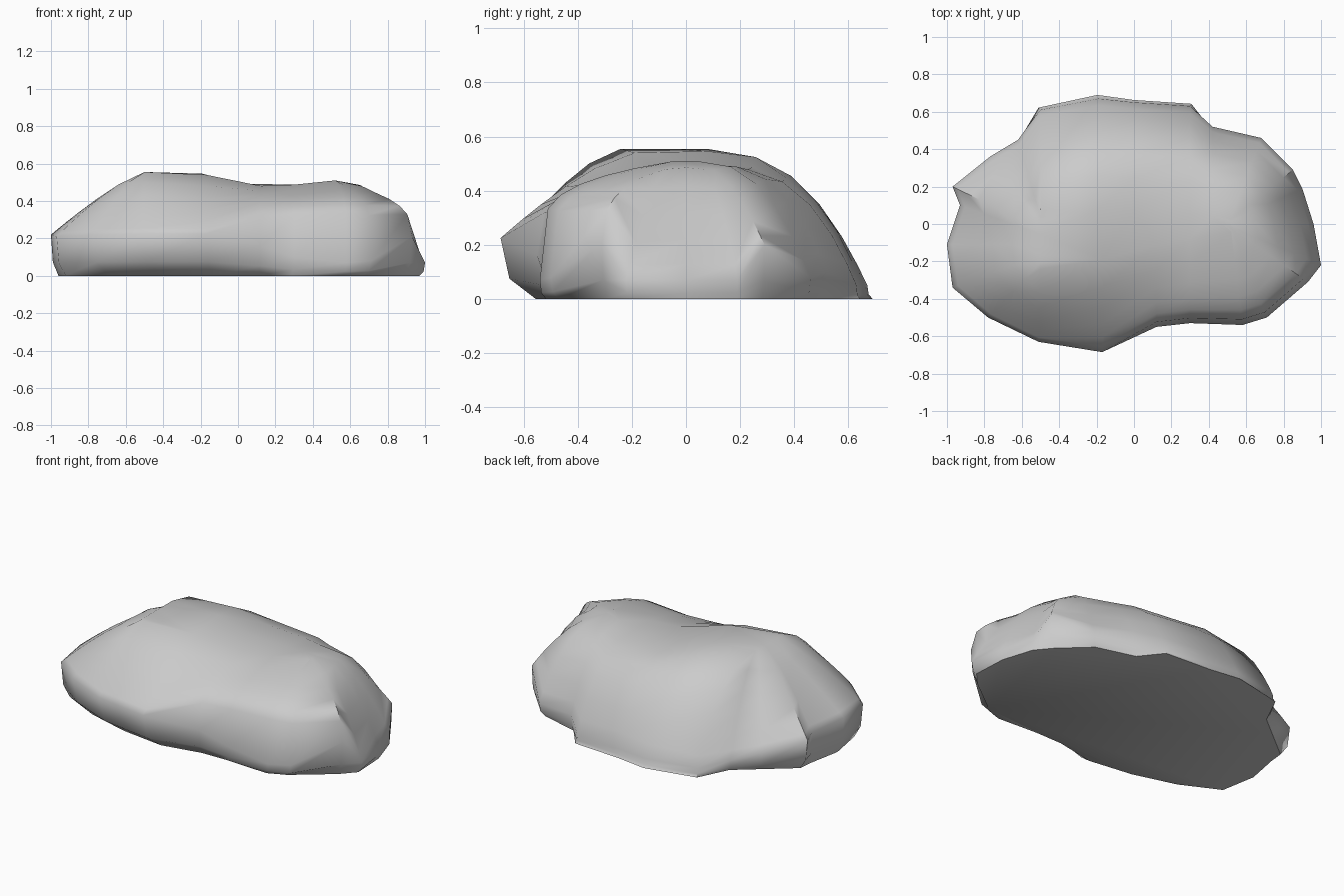
import bpy, bmesh, math

if "Cube" in bpy.data.objects:
    bpy.data.objects.remove(bpy.data.objects["Cube"], do_unlink=True)

# Widest outline: x, y, height of the widest point, foot scale, dome bulge
# (a bulge below one makes a steep wall with a shoulder)
OUTLINE = [
    (1, -.22, .07, .97, 2.2), (.96, 0, .07, 1, 2.4), (.9, .19, .07, 1, 2.2),
    (.85, .29, .2, .97, 1.9), (.68, .46, .08, .96, 2.5), (.42, .52, .1, .98, 3),
    (.3, .63, .05, 1.02, 3.2), (0, .65, .05, 1.02, 3.5), (-.19, .67, .05, 1.03, 2.6),
    (-.5, .61, .05, 1.02, 2.2), (-.62, .45, .07, .97, 1.8), (-.77, .36, .12, .94, 1.5),
    (-.97, .2, .19, .94, 1.3), (-.93, .1, .19, .99, 1.4), (-1, -.11, .22, .96, 1.25),
    (-.97, -.34, .21, .95, 1.35), (-.78, -.5, .22, .88, 1.5), (-.51, -.63, .225, .82, 1.5),
    (-.17, -.685, .225, .81, 1.4), (.12, -.55, .16, .92, .25), (.3, -.53, .1, .95, .2),
    (.58, -.54, .07, .96, .18), (.71, -.5, .08, .94, .2), (.93, -.31, .21, .96, .33)]

# Two humps with a shallow saddle between them
RIDGE = [(-.5, .555), (-.22, .555), (-.02, .495), (.18, .475), (.52, .51)]


def ridge_height(x):
    for (xa, za), (xb, zb) in zip(RIDGE, RIDGE[1:]):
        if x <= xb:
            return za + (zb - za) * (x - xa) / (xb - xa)
    return RIDGE[-1][1]


def column(x, y, wide, foot, bulge):
    """Points from the foot, over the widest edge, up to the ridge."""
    points = [(x * foot, y * foot, 0)]
    mid = foot + (1 - foot) * .75
    points.append((x * mid, y * mid, wide / 3))
    # The crown is broad on the left hump and narrow on the right one
    rx = max(-.5, min(.52, x))
    ry = (.17 - .17 * rx) * y - .04 + .08 * rx
    top = ridge_height(rx)
    for t in (0, .06, .16, .3, .48, .7, 1):
        rise = t ** bulge if bulge < 1 else 1 - (1 - t) ** bulge
        points.append((x + (rx - x) * t, y + (ry - y) * t, wide + (top - wide) * rise))
    return points


# Boulder shell
bm = bmesh.new()
columns = [[bm.verts.new(p) for p in column(*c)] for c in OUTLINE]
for a, b in zip(columns, columns[1:] + columns[:1]):
    for i in range(len(a) - 1):
        bm.faces.new((a[i], b[i], b[i + 1], a[i + 1]))
bm.faces.new([c[0] for c in reversed(columns)])
crown = bm.faces.new([c[-1] for c in columns])
bmesh.ops.triangulate(bm, faces=[crown])
bmesh.ops.recalc_face_normals(bm, faces=bm.faces[:])

mesh = bpy.data.meshes.new("boulder")
bm.to_mesh(mesh)
bm.free()
boulder = bpy.data.objects.new("boulder", mesh)
bpy.context.collection.objects.link(boulder)

# Stone colour
stone = bpy.data.materials.new("stone grey")
stone.use_nodes = True
stone.diffuse_color = (.6, .6, .6, 1)
stone.node_tree.nodes["Principled BSDF"].inputs["Base Color"].default_value = (.6, .6, .6, 1)
mesh.materials.append(stone)

# Smooth surface with crisp undercut edges
bpy.context.view_layer.objects.active = boulder
boulder.select_set(True)
bpy.ops.object.shade_smooth_by_angle(angle=math.radians(50))
